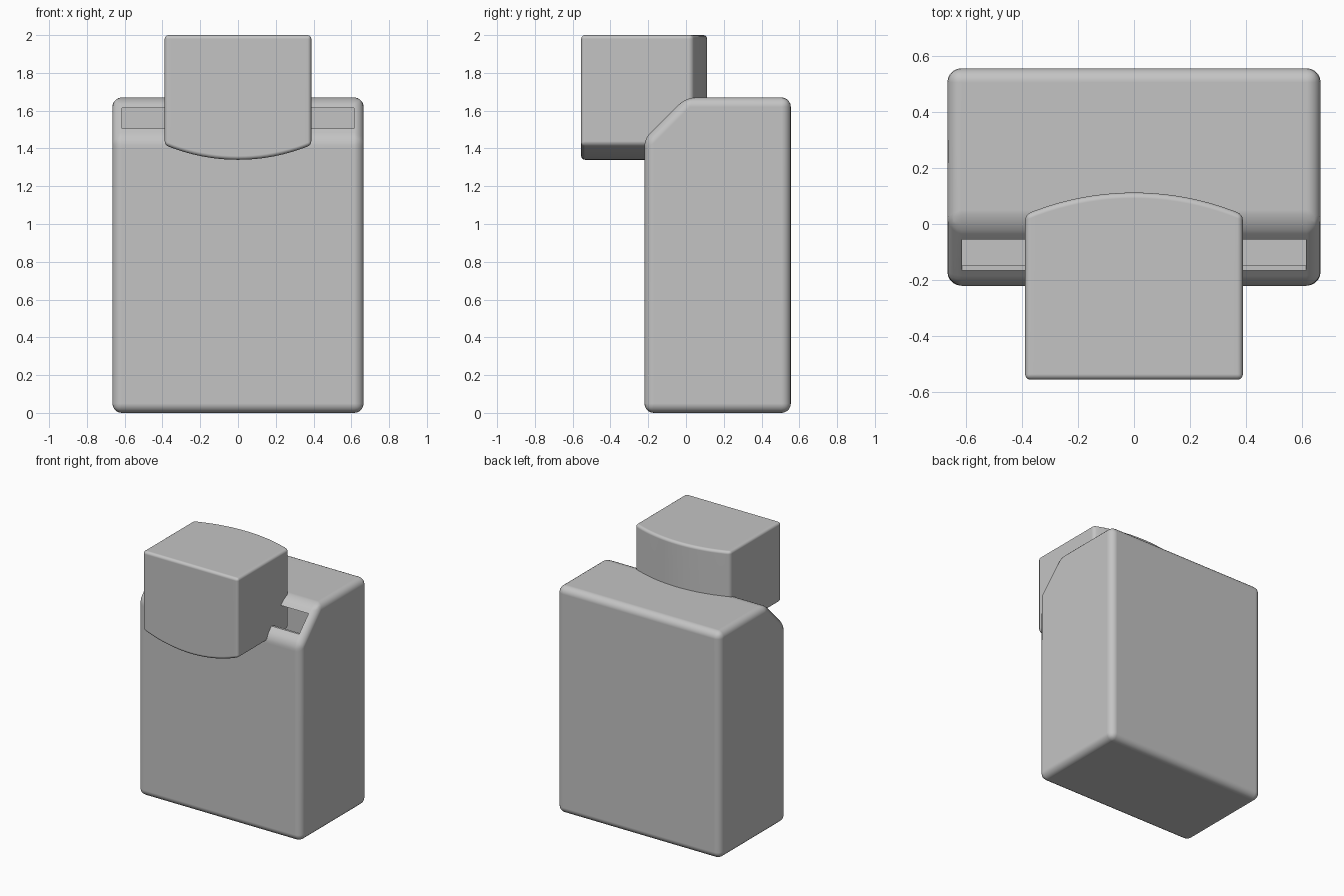
import bpy, bmesh, math

default = bpy.data.objects.get("Cube")
if default:
    bpy.data.objects.remove(default, do_unlink=True)

grey = bpy.data.materials.new("plain_grey")
grey.use_nodes = True
COLOUR = (0.55, 0.55, 0.55, 1)
grey.diffuse_color = COLOUR
for node in grey.node_tree.nodes:
    if node.type == 'BSDF_PRINCIPLED':
        node.inputs["Base Color"].default_value = COLOUR


def loft(name, sections):
    """Skin a row of matching cross-sections and cap both ends."""
    bm = bmesh.new()
    rings = [[bm.verts.new(p) for p in s] for s in sections]
    n = len(rings[0])
    for a, b in zip(rings, rings[1:]):
        for i in range(n):
            j = (i + 1) % n
            bm.faces.new((a[i], a[j], b[j], b[i]))
    bm.faces.new(rings[0])
    bm.faces.new(rings[-1])
    bmesh.ops.recalc_face_normals(bm, faces=bm.faces)
    mesh = bpy.data.meshes.new(name)
    bm.to_mesh(mesh)
    bm.free()
    mesh.materials.append(grey)
    ob = bpy.data.objects.new(name, mesh)
    bpy.context.collection.objects.link(ob)
    return ob


def activate(ob):
    bpy.ops.object.select_all(action='DESELECT')
    ob.select_set(True)
    bpy.context.view_layer.objects.active = ob


def round_edges(ob, width, segments=5):
    mod = ob.modifiers.new("rounding", 'BEVEL')
    mod.width = width
    mod.segments = segments
    mod.limit_method = 'ANGLE'
    mod.angle_limit = math.radians(30)
    activate(ob)
    bpy.ops.object.modifier_apply(modifier=mod.name)


def cut(ob, cutter):
    cutter.hide_render = True
    mod = ob.modifiers.new("cut", 'BOOLEAN')
    mod.operation = 'DIFFERENCE'
    mod.solver = 'EXACT'
    mod.object = cutter
    activate(ob)
    bpy.ops.object.modifier_apply(modifier=mod.name)
    bpy.data.objects.remove(cutter, do_unlink=True)


def finish(ob):
    activate(ob)
    bpy.ops.object.shade_smooth_by_angle(angle=math.radians(30))
    mod = ob.modifiers.new("flat_faces", 'WEIGHTED_NORMAL')
    mod.keep_sharp = True


def body_shape(name, t):
    """Box with a sloped upper front edge, shrunk by t on every side."""
    front, back, top, half = -0.22 + t, 0.555 - t, 1.67 - t, 0.665 - t
    slope = 1.67 - t * math.sqrt(2)
    profile = [(front, t), (back, t), (back, top), (top - slope, top), (front, front + slope)]
    return loft(name, [[(x, y, z) for y, z in profile] for x in (-half, half)])


# Hollow body with a long slot in its slope
body = body_shape("body", 0)
round_edges(body, 0.05)
cavity = body_shape("cavity_cutter", 0.012)
round_edges(cavity, 0.04)
cut(body, cavity)
slot_profile = [(-0.3, 1.505), (0, 1.505), (0, 1.615), (-0.3, 1.615)]
slot = loft("slot_cutter", [[(x, y, z) for y, z in slot_profile] for x in (-0.613, 0.613)])
cut(body, slot)
finish(body)

# Head block with bowed underside and bowed back
HALF, RADIUS, STEPS = 0.388, 1.0, 20
sections = []
for i in range(STEPS + 1):
    x = HALF * (2 * i / STEPS - 1)
    bow = RADIUS - math.sqrt(RADIUS ** 2 - x ** 2)
    back, low = 0.112 - bow, 1.34 + bow
    sections.append([(x, -0.555, low), (x, back, low), (x, back, 2), (x, -0.555, 2)])
head = loft("head", sections)
round_edges(head, 0.02, 4)
finish(head)
